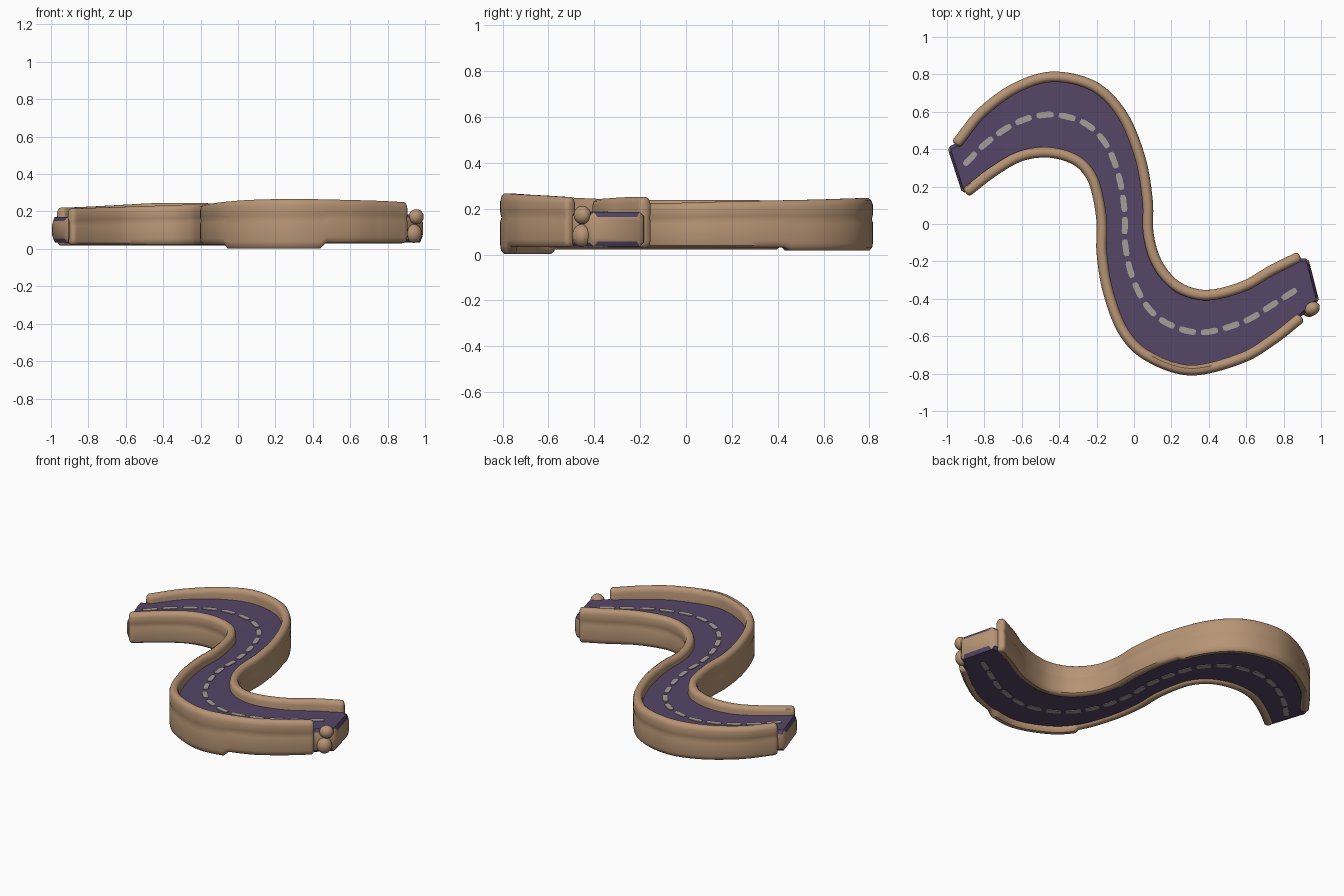
import bpy, bmesh, math
from mathutils import Vector

if "Cube" in bpy.data.objects:
    bpy.data.objects.remove(bpy.data.objects["Cube"])

def material(name, col):
    m = bpy.data.materials.new(name)
    m.diffuse_color = (*col, 1)
    m.use_nodes = True
    m.node_tree.nodes["Principled BSDF"].inputs["Base Color"].default_value = m.diffuse_color
    return m

TAN = material("clay_tan", (0.47, 0.295, 0.175))
PURPLE = material("road_purple", (0.089, 0.060, 0.135))
GREY = material("dash_grey", (0.38, 0.335, 0.31))

# Stations along the S: left outer x, y, wall top; right outer x, y, wall top
ST = [(-.965, .455, .22, -.87, .155, .215), (-.83, .62, .225, -.74, .255, .22),
      (-.64, .755, .235, -.60, .335, .225), (-.43, .815, .245, -.46, .355, .23),
      (-.20, .76, .245, -.33, .32, .235), (-.04, .60, .24, -.255, .245, .238),
      (.06, .36, .235, -.22, .14, .238), (.10, .13, .23, -.20, .0, .238),
      (.105, -.05, .225, -.20, -.16, .238), (.145, -.19, .225, -.165, -.37, .242),
      (.22, -.29, .23, -.08, -.59, .252), (.31, -.34, .235, .06, -.73, .262),
      (.42, -.35, .24, .30, -.81, .267), (.58, -.305, .245, .58, -.745, .262),
      (.72, -.225, .25, .76, -.64, .257), (.86, -.155, .25, .90, -.53, .25)]

def spline(pts, n=10):
    """Catmull-Rom curve through tuples of any size."""
    p = [tuple(2 * a - b for a, b in zip(pts[0], pts[1]))] + list(pts)
    p.append(tuple(2 * a - b for a, b in zip(pts[-1], pts[-2])))
    out = []
    for i in range(1, len(p) - 2):
        for k in range(n):
            t = k / n
            out.append(tuple(.5 * (2*b + (c-a)*t + (2*a-5*b+4*c-d)*t*t + (3*b-a-3*c+d)*t**3)
                             for a, b, c, d in zip(*p[i-1:i+3])))
    return out + [tuple(pts[-1])]

def tangents(pts):
    m = len(pts) - 1
    return [(pts[min(i+1, m)] - pts[max(i-1, 0)]).normalized() for i in range(m + 1)]

def loft(name, ring_sets, mats, rule=None, angle=40):
    """Skin each list of rings into a closed tube."""
    bm = bmesh.new()
    for rings in ring_sets:
        vs = [[bm.verts.new(p) for p in r] for r in rings]
        n = len(vs[0])
        for a, b in zip(vs, vs[1:]):
            for j in range(n):
                bm.faces.new((a[j], a[(j+1) % n], b[(j+1) % n], b[j]))
        bm.faces.new(vs[0][::-1])
        bm.faces.new(vs[-1])
    bmesh.ops.recalc_face_normals(bm, faces=bm.faces)
    bm.normal_update()
    if rule:
        for f in bm.faces:
            f.material_index = rule(f)
    me = bpy.data.meshes.new(name)
    bm.to_mesh(me)
    bm.free()
    for m in mats:
        me.materials.append(m)
    o = bpy.data.objects.new(name, me)
    bpy.context.collection.objects.link(o)
    bpy.ops.object.select_all(action='DESELECT')
    o.select_set(True)
    bpy.context.view_layer.objects.active = o
    bpy.ops.object.shade_smooth_by_angle(angle=math.radians(angle))
    return o

rows = spline(ST)
left = [Vector((r[0], r[1], 0)) for r in rows]
right = [Vector((r[3], r[4], 0)) for r in rows]
UP = Vector((0, 0, 1))

# Side walls: rounded section with a shallow groove on the outer face
PROFILE = [(.28, 0), (.06, .05), (0, .14), (0, .53), (.09, .60), (0, .68), (0, .87), (.12, .96),
           (.35, 1), (.68, 1), (.9, .96), (1, .87), (1, .13), (.9, .04), (.7, 0)]
W = .056

def wall(name, pts, tops, bottom, side):
    tan = tangents(pts)
    def ring(i, push=0, s=1):
        nrm = tan[i].cross(UP) * side
        lo, hi = bottom(pts[i]), tops[i]
        return [pts[i] + tan[i] * push + nrm * W * (.5 + (u - .5) * s)
                + UP * ((lo + hi) / 2 + (hi - lo) * (v - .5) * (1 - (1 - s) * .35)) for u, v in PROFILE]
    m = len(pts) - 1
    rings = [ring(0, -.016, .5), ring(0, -.01, .85)] + [ring(i) for i in range(m + 1)]
    loft(name, [rings + [ring(m, .01, .85), ring(m, .016, .5)]], [TAN])

wall("left_wall", left, [r[2] for r in rows], lambda p: .018 if p.y > .44 else .03, 1)
wall("right_wall", right, [r[5] for r in rows],
     lambda p: .003 if p.y < -.6 and p.x < .45 else (.032 if p.x > .2 else .022), -1)

# Road slab: purple above and below, tan on its ends
rail_l = [p + t.cross(UP) * .03 for p, t in zip(left, tangents(left))]
rail_r = [p - t.cross(UP) * .03 for p, t in zip(right, tangents(right))]
V = Vector
rail_l = [V((-.985, .415, 0))] + rail_l + [V((.918, -.185, 0))]
rail_r = [V((-.905, .168, 0))] + rail_r + [V((.978, -.42, 0))]
N = len(rail_l) - 1
BOTTOM = .035

def road_top(f):
    return .170 + .015 * f

def slab_ring(i, push=0.0, s=1.0):
    a, b, t, lo, e = rail_l[i], rail_r[i], road_top(i / N), BOTTOM, .018
    d = (b - a).normalized()
    out = UP.cross(d) * push
    c, h = (t + lo) / 2, (t - lo) / 2 * s
    a, b = a + d * (1 - s) * .05, b - d * (1 - s) * .05
    side = [(a, -h + e), (a, h - e), (a + d * e, h), (b - d * e, h),
            (b, h - e), (b, -h + e), (b - d * e, -h), (a + d * e, -h)]
    return [p + out + UP * (c + z) for p, z in side]

rings = [slab_ring(0, -.014, .7)] + [slab_ring(i) for i in range(N + 1)] + [slab_ring(N, .014, .7)]
loft("road", [rings], [TAN, PURPLE], lambda f: 1 if abs(f.normal.z) > .45 else 0)

# Dashed centre line on both faces, spaced by arc length
mid = [(a + b) / 2 for a, b in zip(left, right)]
arc = [0]
for a, b in zip(mid, mid[1:]):
    arc.append(arc[-1] + (b - a).length)

def at(s):
    i = 0
    while i < len(arc) - 2 and arc[i + 1] < s:
        i += 1
    k = (s - arc[i]) / (arc[i + 1] - arc[i])
    return mid[i].lerp(mid[i + 1], k), (i + k + 1) / N

COUNT = 23
step = arc[-1] / COUNT
for name, level in (("top_dashes", lambda f: road_top(f) + .001), ("bottom_dashes", lambda f: BOTTOM - .001)):
    dashes = []
    for d in range(COUNT):
        s0, s1 = (d + .12) * step, (d + .88) * step
        sm = [at(s0 + (s1 - s0) * k / 6) for k in range(7)]
        tan = tangents([p for p, f in sm])
        dash = []
        for k, ((p, f), t) in enumerate(zip(sm, tan)):
            w = t.cross(UP) * (.011 if k in (0, 6) else .016)
            z = UP * level(f)
            dash.append([p + z + w * x + UP * h for x, h in ((-1, -.003), (1, -.003), (1, .003), (-1, .003))])
        dashes.append(dash)
    loft(name, dashes, [GREY], angle=30)

# Loose clay lumps at the right end
for i, (loc, size) in enumerate([((.953, -.452, .172), (.042, .036, .04)),
                                 ((.94, -.455, .082), (.045, .04, .05))]):
    bpy.ops.mesh.primitive_uv_sphere_add(segments=24, ring_count=14, location=loc)
    o = bpy.context.object
    o.name = f"end_lump_{i + 1}"
    o.scale = size
    o.rotation_euler.z = math.radians(35)
    o.data.materials.append(TAN)
    bpy.ops.object.shade_smooth()
